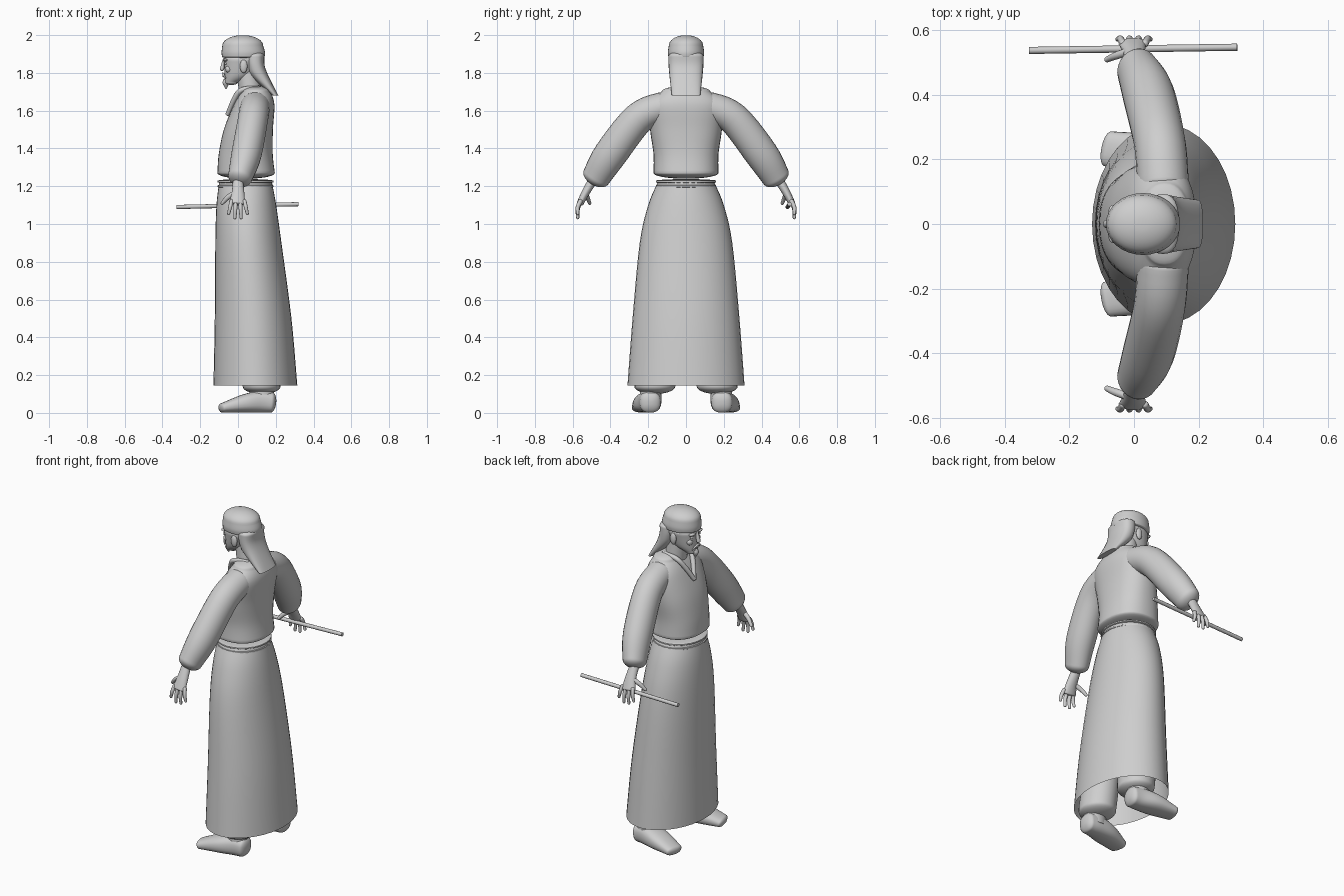
import bpy, bmesh
from math import sin, cos, pi, copysign
from mathutils import Vector

cube = bpy.data.objects.get("Cube")
if cube:
    bpy.data.objects.remove(cube)

shade = (.62, .62, .62, 1)
grey = bpy.data.materials.new("plain_grey")
grey.use_nodes = True
grey.diffuse_color = shade
grey.node_tree.nodes["Principled BSDF"].inputs["Base Color"].default_value = shade

ALONG_X, ALONG_Y, UP = Vector((1, 0, 0)), Vector((0, 1, 0)), Vector((0, 0, 1))


def refine(keys, steps=5):
    """Pass a smooth curve through every column of the keys."""
    keys = [Vector(key) for key in keys]
    padded = [keys[0], *keys, keys[-1]]
    smooth = []
    for before, here, there, after in zip(padded, padded[1:], padded[2:], padded[3:]):
        leave, arrive = (there - before) / 2, (after - here) / 2
        for step in range(steps):
            t = step / steps
            ease = t * t * (3 - 2 * t)
            smooth.append(here + (there - here) * ease
                          + leave * (t * (1 - t) ** 2) - arrive * (t * t * (1 - t)))
    return smooth + [keys[-1]]


def finish(obj, name, mirror):
    """Name, colour, mirror and smooth a part."""
    obj.name = name
    obj.data.materials.append(grey)
    if mirror:
        obj.modifiers.new("mirror", "MIRROR").use_axis = (False, True, False)
    bpy.ops.object.select_all(action="DESELECT")
    obj.select_set(True)
    bpy.context.view_layer.objects.active = obj
    bpy.ops.object.shade_smooth_by_angle(angle=pi / 4)


def sweep(name, keys, across=ALONG_Y, level=False, domes=(.5, .5), sides=24, power=2, mirror=False):
    """Oval sections (x, y, z, half width, half depth) along a path.

    Level sections stay horizontal; domes round off the two ends."""
    rows = refine(keys)
    points = [Vector(row[:3]) for row in rows]
    rings = []
    for i, row in enumerate(rows):
        ahead = points[min(i + 1, len(points) - 1)] - points[max(i - 1, 0)]
        normal = UP if level else ahead.normalized()
        wide = (across - normal * across.dot(normal)).normalized()
        rings.append((points[i], wide * row[3], normal.cross(wide) * row[4]))

    if domes:
        caps = []
        for index, inner, dome in ((0, 1, domes[0]), (-1, -2, domes[1])):
            centre, wide, deep = rings[index]
            outward = centre - rings[inner][0]
            if level:
                outward = UP * outward.z
            reach = outward.normalized() * min(wide.length, deep.length) * dome
            turns = [pi / 2 * step / 9 for step in range(1, 9)]
            caps.append([(centre + reach * sin(a), wide * cos(a), deep * cos(a)) for a in turns])
        rings = caps[0][::-1] + rings + caps[1]

    def bend(value):
        return copysign(abs(value) ** (2 / power), value)

    bm = bmesh.new()
    angles = [2 * pi * k / sides for k in range(sides)]
    loops = [[bm.verts.new(centre + wide * bend(cos(a)) + deep * bend(sin(a))) for a in angles]
             for centre, wide, deep in rings]
    for low, high in zip(loops, loops[1:]):
        for k in range(sides):
            bm.faces.new((low[k - 1], low[k], high[k], high[k - 1]))
    if domes:
        bm.faces.new(loops[0])
        bm.faces.new(loops[-1])
    bmesh.ops.recalc_face_normals(bm, faces=bm.faces)
    mesh = bpy.data.meshes.new(name)
    bm.to_mesh(mesh)
    bm.free()
    obj = bpy.data.objects.new(name, mesh)
    bpy.context.collection.objects.link(obj)
    finish(obj, name, mirror)


def ball(name, centre, size, mirror=False):
    """Ellipsoid, kept in model space so that it mirrors across the middle."""
    bpy.ops.mesh.primitive_uv_sphere_add(segments=16, ring_count=8, radius=1, location=(0, 0, 0))
    obj = bpy.context.object
    for vert in obj.data.vertices:
        vert.co = [c + s * v for c, s, v in zip(centre, size, vert.co)]
    finish(obj, name, mirror)


# Robe: open skirt, two sash bands and torso
skirt = [(.04, 0, 1.22, .15, .14), (.044, 0, 1.1, .2, .158), (.055, 0, .9, .245, .175),
         (.08, 0, .5, .283, .203), (.092, 0, .145, .31, .222)]
sweep("skirt", skirt, level=True, domes=None, sides=36)
for band, height in (("lower", 1.2), ("upper", 1.225)):
    sweep(f"sash_{band}", [(.04, 0, height - .004, .16, .148), (.04, 0, height + .004, .16, .148)],
          level=True, domes=(.06, .06))
torso = [(.043, 0, 1.27, .172, .152), (.041, 0, 1.37, .172, .143), (.055, 0, 1.5, .19, .13),
         (.085, 0, 1.63, .195, .108), (.095, 0, 1.7, .13, .078)]
sweep("torso", torso, level=True, domes=(.2, .4), sides=36, power=2.3)

# Crossed collar edge running down to a point on the chest
collar = [(.11, .06, 1.72, .012, .012), (.02, .065, 1.71, .014, .014),
          (-.02, .04, 1.66, .014, .014), (-.055, 0, 1.58, .012, .012)]
sweep("collar", collar, across=UP, sides=12, mirror=True)

# Sleeves, gathered at the wrist
sleeve = [(.09, .12, 1.62, .08, .08), (.08, .25, 1.56, .08, .085),
          (.045, .4, 1.37, .08, .088), (.012, .475, 1.25, .065, .075)]
sweep("sleeve", sleeve, across=ALONG_X, domes=(.5, .7), mirror=True)

# Hands with spread fingers
palm = [(0, .5, 1.22, .028, .024), (0, .535, 1.16, .034, .021), (-.005, .56, 1.11, .043, .018)]
sweep("palm", palm, across=ALONG_X, sides=16, mirror=True)
for i, finger in enumerate(("index", "middle", "ring", "little")):
    spread = i - 1.5
    root = Vector((spread * .023, .56, 1.12))
    tip = Vector((spread * .033, .573, 1.03 + spread ** 2 / 90))
    knuckle = (root + tip) / 2 + ALONG_Y * .007
    sweep(f"{finger}_finger", [(*root, .011, .012), (*knuckle, .01, .011), (*tip, .008, .008)],
          across=ALONG_X, domes=(1, 1), sides=12, mirror=True)
sweep("thumb", [(-.015, .535, 1.165, .013, .014), (-.055, .522, 1.14, .012, .013),
                (-.083, .51, 1.11, .009, .009)], domes=(1, 1), sides=12, mirror=True)

# Straight staff held in one hand
sweep("staff", [(-.325, .538, 1.09, .011, .011), (.32, .548, 1.105, .011, .011)],
      domes=(0, 0), sides=12)

# Baggy trousers, ankles and turned-out shoes
trouser = [(.125, .165, .14, .108, .1), (.115, .16, .25, .11, .1), (.06, .12, .8, .09, .09)]
sweep("trouser_leg", trouser, level=True, domes=(.4, .4), mirror=True)
sweep("ankle", [(.127, .187, .05, .058, .068), (.125, .187, .15, .055, .063)],
      level=True, domes=(0, 0), mirror=True)
shoe = [(.175, .19, .056, .055, .055), (.12, .193, .059, .062, .058),
        (.03, .21, .049, .07, .048), (-.08, .233, .027, .055, .026)]
sweep("shoe", shoe, domes=(.5, .8), power=2.5, mirror=True)

# Head, cap of hair and the long flat tail behind
sweep("neck", [(.07, 0, 1.66, .065, .06), (.05, 0, 1.82, .058, .06)], level=True)
face = [(-.035, 0, 1.75, .036, .035), (.005, 0, 1.79, .062, .076), (.028, 0, 1.87, .083, .104)]
sweep("face", face, level=True, domes=(.4, .4), power=2.2)
hair = [(.028, 0, 1.885, .093, .113), (.028, 0, 1.91, .096, .115), (.025, 0, 1.945, .091, .108)]
sweep("hair_cap", hair, level=True, domes=(.1, .6), sides=32)
tail = [(.09, 0, 1.89, .093, .05), (.093, 0, 1.84, .092, .048),
        (.117, 0, 1.78, .087, .046), (.197, 0, 1.68, .075, .017)]
sweep("hair_tail", tail, level=True, domes=(.5, 0), power=2.5)

# Facial features
sweep("nose", [(-.072, 0, 1.87, .008, .009), (-.085, 0, 1.82, .013, .011)], domes=(1, .9), sides=14)
ball("brow", (-.066, .033, 1.868), (.014, .026, .008), mirror=True)
ball("eye", (-.06, .031, 1.85), (.013, .014, .008), mirror=True)
ball("cheek", (-.05, .035, 1.82), (.018, .022, .02), mirror=True)
ball("lips", (-.073, 0, 1.783), (.01, .02, .007))
ball("ear", (.03, .08, 1.835), (.02, .012, .036), mirror=True)
sweep("moustache", [(-.08, 0, 1.797, .006, .006), (-.077, .02, 1.791, .006, .006),
                    (-.066, .033, 1.772, .003, .003)], across=UP, sides=10, mirror=True)
sweep("goatee", [(-.062, 0, 1.765, .017, .015), (-.064, 0, 1.745, .018, .018),
                 (-.063, 0, 1.72, .005, .005)], level=True, domes=(.3, 1), sides=14)
